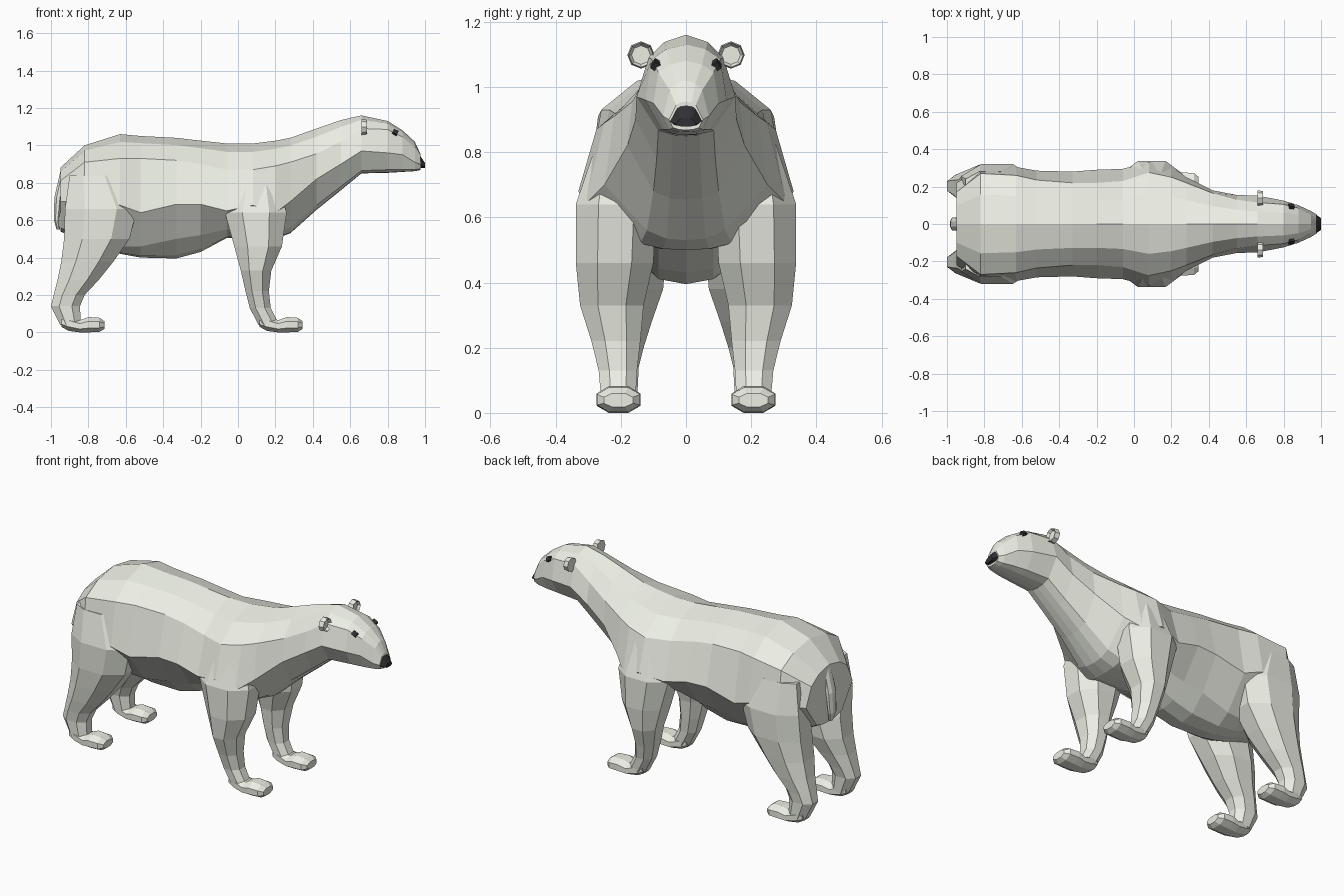
import bpy, bmesh, math
from mathutils import Vector, Matrix

if "Cube" in bpy.data.objects:
    bpy.data.objects.remove(bpy.data.objects["Cube"])


def material(name, rgb):
    m = bpy.data.materials.new(name)
    m.diffuse_color = (*rgb, 1)
    m.use_nodes = True
    m.node_tree.nodes["Principled BSDF"].inputs["Base Color"].default_value = m.diffuse_color
    return m


FUR = material("fur", (0.84, 0.86, 0.78))
DARK = material("dark", (0.03, 0.03, 0.035))


def finish(name, bm, mat, mirror=False):
    bmesh.ops.recalc_face_normals(bm, faces=bm.faces)
    mesh = bpy.data.meshes.new(name)
    bm.to_mesh(mesh)
    bm.free()
    mesh.materials.append(mat)
    ob = bpy.data.objects.new(name, mesh)
    bpy.context.collection.objects.link(ob)
    if mirror:
        mod = ob.modifiers.new("mirror", 'MIRROR')
        mod.use_axis = (False, True, False)
    return ob


def loft(name, rings, mat=FUR, mirror=False):
    bm = bmesh.new()
    loops = [[bm.verts.new(p) for p in ring] for ring in rings]
    for a, b in zip(loops, loops[1:]):
        n = len(a)
        for i in range(n):
            bm.faces.new((a[i], a[(i + 1) % n], b[(i + 1) % n], b[i]))
    bm.faces.new(loops[0])
    bm.faces.new(loops[-1])
    return finish(name, bm, mat, mirror)


def body_ring(row):
    """x, spine z, back edge y z, flank y z, belly edge y z, keel z"""
    x, top, cy, cz, wy, wz, ly, lz, bz = row
    side = [(0.58 * cy, top - 0.32 * (top - cz)), (cy, cz), (wy, wz),
            (ly, lz), (0.5 * ly, bz + 0.15 * (lz - bz))]
    pts = [(0, top)] + side + [(0, bz)] + [(-y, z) for y, z in reversed(side)]
    return [(x, y, z) for y, z in pts]


def octagon(u0, u1, v0, v1, c=0.28):
    du, dv = (u1 - u0) * c, (v1 - v0) * c
    return [(u0 + du, v0), (u1 - du, v0), (u1, v0 + dv), (u1, v1 - dv),
            (u1 - du, v1), (u0 + du, v1), (u0, v1 - dv), (u0, v0 + dv)]


def limb(name, rows, mirror=True):
    """rows: z, x range, y range"""
    loft(name, [[(x, y, z) for x, y in octagon(x0, x1, y0, y1)]
                for z, x0, x1, y0, y1 in rows], FUR, mirror)


# torso
collar = (.42, 1.09, .165, .955, .18, .82, .10, .68, .655)
loft("torso", [body_ring(r) for r in [
    (-.95, .88, .17, .81, .22, .70, .12, .56, .54),
    (-.82, 1.00, .27, .91, .295, .70, .15, .50, .48),
    (-.63, 1.06, .26, .93, .305, .68, .14, .46, .42),
    (-.52, 1.05, .235, .93, .285, .64, .15, .46, .40),
    (-.33, 1.04, .22, .92, .28, .685, .17, .50, .395),
    (-.20, 1.025, .22, .90, .29, .685, .17, .52, .43),
    (-.06, 1.01, .23, .87, .295, .65, .17, .55, .505),
    (.08, 1.01, .275, .87, .33, .68, .15, .52, .50),
    (.20, 1.025, .25, .89, .31, .64, .14, .52, .50),
    (.28, 1.04, .22, .91, .25, .70, .12, .56, .53),
    collar]])

# neck and head
loft("head", [body_ring(r) for r in [
    collar,
    (.55, 1.135, .13, 1.02, .155, .90, .09, .78, .76),
    (.66, 1.16, .115, 1.09, .152, .97, .085, .865, .85),
    (.80, 1.13, .105, 1.085, .125, .96, .075, .87, .853),
    (.88, 1.08, .085, 1.045, .10, .95, .065, .87, .858),
    (.945, 1.02, .05, .99, .07, .91, .05, .87, .862),
    (.975, .955, .03, .945, .052, .90, .04, .875, .868)]])

# nose
loft("nose", [body_ring(r) for r in [
    (.962, .963, .03, .953, .058, .90, .04, .885, .882),
    (1.0, .905, .02, .90, .032, .885, .02, .88, .878)]], DARK)

# legs
limb("front_leg", [
    (.84, .00, .20, .16, .27),
    (.64, -.07, .26, .09, .338),
    (.46, -.02, .235, .10, .338),
    (.33, .015, .178, .13, .325),
    (.22, .04, .165, .14, .29),
    (.13, .063, .175, .15, .268),
    (.04, .11, .22, .155, .26)])
limb("hind_leg", [
    (.84, -.90, -.64, .14, .28),
    (.66, -.925, -.54, .09, .32),
    (.50, -.93, -.58, .06, .315),
    (.38, -.945, -.665, .07, .30),
    (.28, -.965, -.745, .105, .285),
    (.20, -.985, -.82, .13, .27),
    (.14, -1.0, -.845, .145, .262),
    (.04, -.95, -.84, .15, .26)])

# paws
for name, toe in (("front_paw", .345), ("hind_paw", -.715)):
    rows = [(-.23, .045, .03, .08), (-.19, .055, .008, .085),
            (-.13, .062, 0, .065), (-.085, .068, 0, .082),
            (-.025, .066, .003, .078), (0, .045, .018, .06)]
    loft(name, [[(toe + dx, y, z) for y, z in octagon(.207 - w, .207 + w, z0, z1)]
                for dx, w, z0, z1 in rows], FUR, True)

# tail
limb("tail", [
    (.86, -.95, -.91, -.03, .03),
    (.72, -.982, -.94, -.035, .035),
    (.60, -.984, -.955, -.03, .03),
    (.55, -.97, -.952, -.015, .015)], mirror=False)

# ears: thin discs with a hollow front
bm = bmesh.new()
bmesh.ops.create_cone(bm, cap_ends=True, segments=8, radius1=.042, radius2=.038, depth=.03,
                      matrix=Matrix.Translation((.675, .138, 1.098))
                      @ Matrix.Rotation(math.radians(90), 4, 'Y'))
front = max(bm.faces, key=lambda f: f.calc_center_median().x)
bmesh.ops.inset_region(bm, faces=[front], thickness=.009)
bmesh.ops.translate(bm, verts=front.verts, vec=(-.015, 0, 0))
finish("ear", bm, FUR, True)

# eyes
bm = bmesh.new()
bmesh.ops.create_cube(bm, size=1, matrix=Matrix.Translation((.84, .094, 1.068))
                      @ Matrix.Rotation(math.radians(25), 4, 'Y')
                      @ Matrix.Rotation(math.radians(35), 4, 'X')
                      @ Matrix.Diagonal((.028, .02, .026, 1)))
finish("eye", bm, DARK, True)
